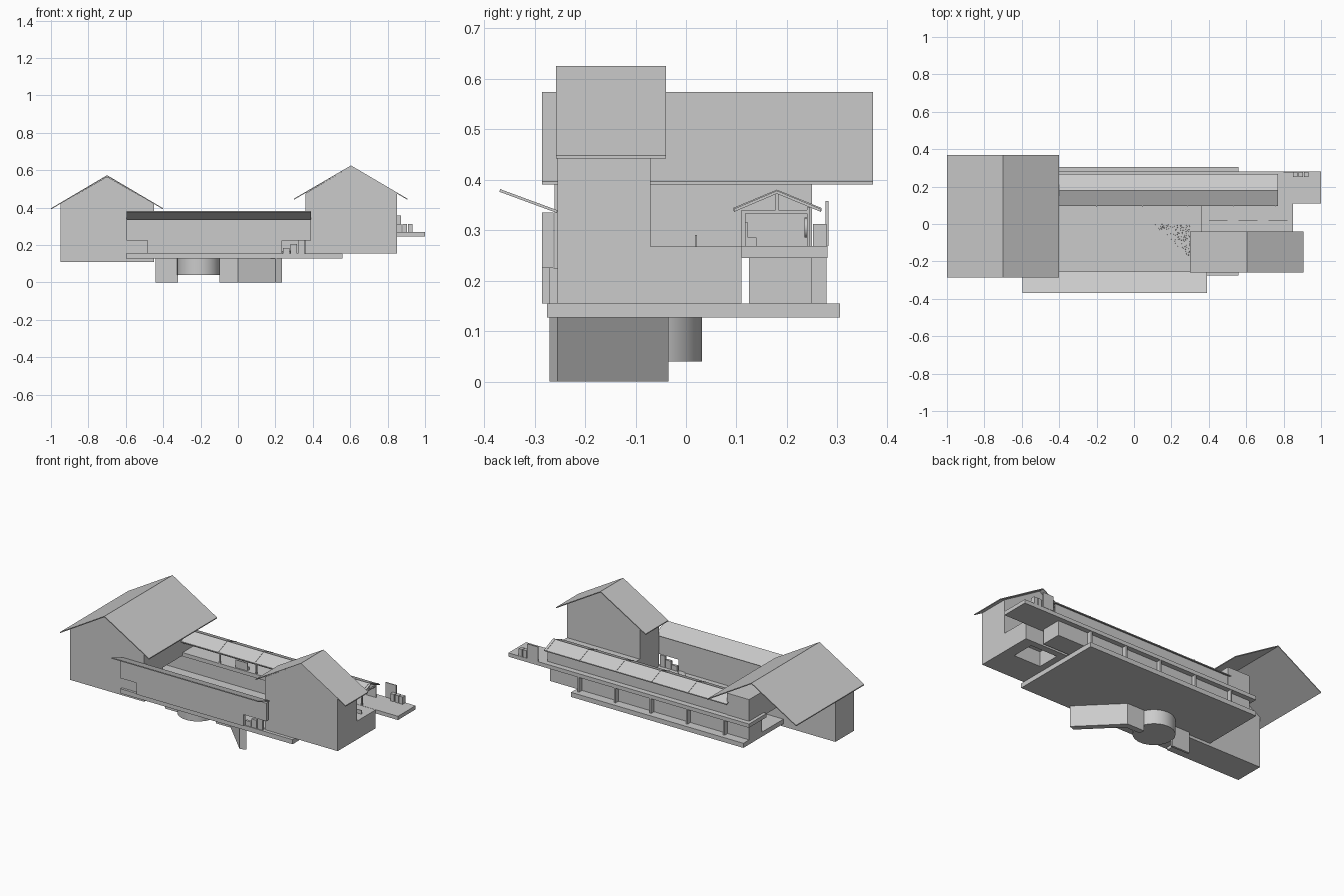
import bpy, bmesh, math, random
from mathutils import Vector

random.seed(4)
old = bpy.data.objects.get("Cube")
if old:
    bpy.data.objects.remove(old, do_unlink=True)

grey = bpy.data.materials.new("plain grey")
grey.use_nodes = True
grey.diffuse_color = (0.6, 0.6, 0.6, 1)
grey.node_tree.nodes["Principled BSDF"].inputs["Base Color"].default_value = (0.6, 0.6, 0.6, 1)


def finish(name, bm):
    bmesh.ops.recalc_face_normals(bm, faces=bm.faces)
    mesh = bpy.data.meshes.new(name)
    bm.to_mesh(mesh)
    bm.free()
    mesh.materials.append(grey)
    ob = bpy.data.objects.new(name, mesh)
    bpy.context.collection.objects.link(ob)
    return ob


def box(name, xs, ys, zs):
    bm = bmesh.new()
    bmesh.ops.create_cube(bm, size=1)
    for v in bm.verts:
        v.co = [r[0] if c < 0 else r[1] for c, r in zip(v.co, (xs, ys, zs))]
    return finish(name, bm)


def extrude(name, points, axis, lo, hi):
    """Push a closed profile along one axis."""
    bm = bmesh.new()
    verts = []
    for p in points:
        co = list(p)
        co.insert(axis, lo)
        verts.append(bm.verts.new(co))
    face = bm.faces.new(verts)
    push = Vector((0, 0, 0))
    push[axis] = hi - lo
    new = bmesh.ops.extrude_face_region(bm, geom=[face])["geom"]
    bmesh.ops.translate(bm, vec=push, verts=[g for g in new if isinstance(g, bmesh.types.BMVert)])
    return finish(name, bm)


def gable_roof(name, axis, left, mid, right, eave, ridge, lo, hi, t=0.006):
    pts = [(left, eave), (mid, ridge), (right, eave),
           (right, eave - t), (mid, ridge - t), (left, eave - t)]
    return extrude(name, pts, axis, lo, hi)


def house(name, x0, x1, floor, wall_top, ridge, y0, y1):
    mid = (x0 + x1) / 2
    pts = [(x0, floor), (x1, floor), (x1, wall_top), (mid, ridge), (x0, wall_top)]
    return extrude(name, pts, 1, y0, y1)


def cylinder(name, center, r, depth, turn=0, segments=32):
    bm = bmesh.new()
    bmesh.ops.create_cone(bm, cap_ends=True, segments=segments, radius1=r, radius2=r, depth=depth)
    ob = finish(name, bm)
    ob.location = center
    ob.rotation_euler.x = turn
    bpy.ops.object.select_all(action="DESELECT")
    ob.select_set(True)
    bpy.context.view_layer.objects.active = ob
    bpy.ops.object.shade_smooth_by_angle()
    return ob


# Two gabled houses
house("large_house", -0.95, -0.45, 0.11, 0.42, 0.565, -0.26, -0.08)
gable_roof("large_roof", 1, -1, -0.7, -0.4, 0.396, 0.573, -0.285, 0.37)
house("small_house", 0.36, 0.85, 0.155, 0.475, 0.62, -0.255, -0.07)
gable_roof("small_roof", 1, 0.3, 0.604, 0.905, 0.448, 0.625, -0.258, -0.04)
box("rear_block", (-0.6, -0.45), (-0.08, 0.25), (0.25, 0.4))

# Ground slab
box("ground_slab", (-0.6, 0.56), (-0.275, 0.305), (0.127, 0.155))

# Front wall with a notch at each end, and the raised awning
wall = [(-0.595, 0.335), (-0.595, 0.225), (-0.485, 0.225), (-0.485, 0.155),
        (0.235, 0.155), (0.235, 0.225), (0.3, 0.225), (0.39, 0.225), (0.39, 0.335)]
extrude("front_wall", wall, 1, -0.285, -0.262)
awning = [(-0.256, 0.334), (-0.37, 0.376), (-0.368, 0.381), (-0.254, 0.339)]
extrude("front_awning", awning, 0, -0.595, 0.39)
for i in range(3):
    x = 0.24 + i * 0.04
    box("front_step", (x, x + 0.035), (-0.27, -0.255), (0.155, 0.185 + i * 0.02))

# Round basin and its channel, reaching below the slab
cylinder("basin", (-0.21, -0.083, 0.1), 0.115, 0.12)
box("left_channel", (-0.44, -0.32), (-0.073, -0.06), (0, 0.159))
channel = [(-0.1, -0.035), (0.015, -0.035), (0.235, -0.255),
           (0.2, -0.27), (0.0, -0.07), (-0.1, -0.07)]
extrude("right_channel", channel, 2, 0, 0.159)

# Grass in the triangular corner
bm = bmesh.new()
for i in range(260):
    x = random.uniform(0.1, 0.3)
    y = random.uniform(-0.18, 0)
    if y < 0.09 - x * 0.9:
        continue
    blade = bmesh.ops.create_cone(bm, segments=3, radius1=0.006, radius2=0, depth=0.04)
    bmesh.ops.translate(bm, vec=(x, y, 0.15), verts=blade["verts"])
finish("grass", bm)

# Platform base with upright ribs, and the long deck
box("platform_base", (-0.6, 0.74), (0.125, 0.25), (0.155, 0.245))
box("platform_deck", (-0.62, 1.0), (0.11, 0.28), (0.245, 0.268))
for x in (-0.45, -0.2, 0.045, 0.285, 0.53):
    box("base_rib", (x - 0.005, x + 0.005), (0.25, 0.278), (0.155, 0.245))

# Side deck on a hollow support
box("side_deck", (0.36, 0.85), (-0.07, 0.115), (0.245, 0.267))
box("support_beam", (0.78, 0.85), (-0.07, 0.11), (0.155, 0.245))
box("support_back", (0.56, 0.78), (0.07, 0.11), (0.155, 0.245))
box("support_inner", (0.56, 0.6), (-0.07, 0.07), (0.155, 0.245))
for i in range(3):
    x = 0.4 + i * 0.16
    box("deck_rail", (x, x + 0.1), (0.018, 0.022), (0.267, 0.29))

# Long platform shelter
gable_roof("shelter_roof", 0, 0.095, 0.18, 0.267, 0.342, 0.378, -0.46, 0.77)
box("shelter_back_wall", (-0.46, 0.76), (0.24, 0.246), (0.267, 0.345))
box("shelter_front_beam", (-0.46, 0.76), (0.11, 0.116), (0.325, 0.34))
for x in (-0.2, 0.045, 0.285, 0.53, 0.755):
    gable_roof("roof_batten", 0, 0.094, 0.18, 0.268, 0.344, 0.38, x - 0.002, x + 0.002)
    box("front_post", (x - 0.004, x + 0.004), (0.11, 0.118), (0.267, 0.34))
    box("cross_beam", (x - 0.004, x + 0.004), (0.11, 0.245), (0.333, 0.34))
    box("king_post", (x - 0.004, x + 0.004), (0.177, 0.183), (0.338, 0.374))

# Benches and round ornaments under the shelter
for x in (-0.1, 0.14, 0.4, 0.62):
    box("bench_seat", (x, x + 0.08), (0.12, 0.14), (0.267, 0.285))
    box("bench_back", (x, x + 0.08), (0.118, 0.123), (0.267, 0.315))
    cylinder("round_ornament", (x + 0.04, 0.238, 0.305), 0.02, 0.006, math.pi / 2, 16)

# Blocks and sign at the open end of the deck
box("end_sign", (0.8, 0.872), (0.276, 0.282), (0.268, 0.358))
for x, top in ((0.85, 0.312), (0.88, 0.312), (0.908, 0.312)):
    box("end_block", (x, x + 0.024), (0.252, 0.278), (0.268, top))
